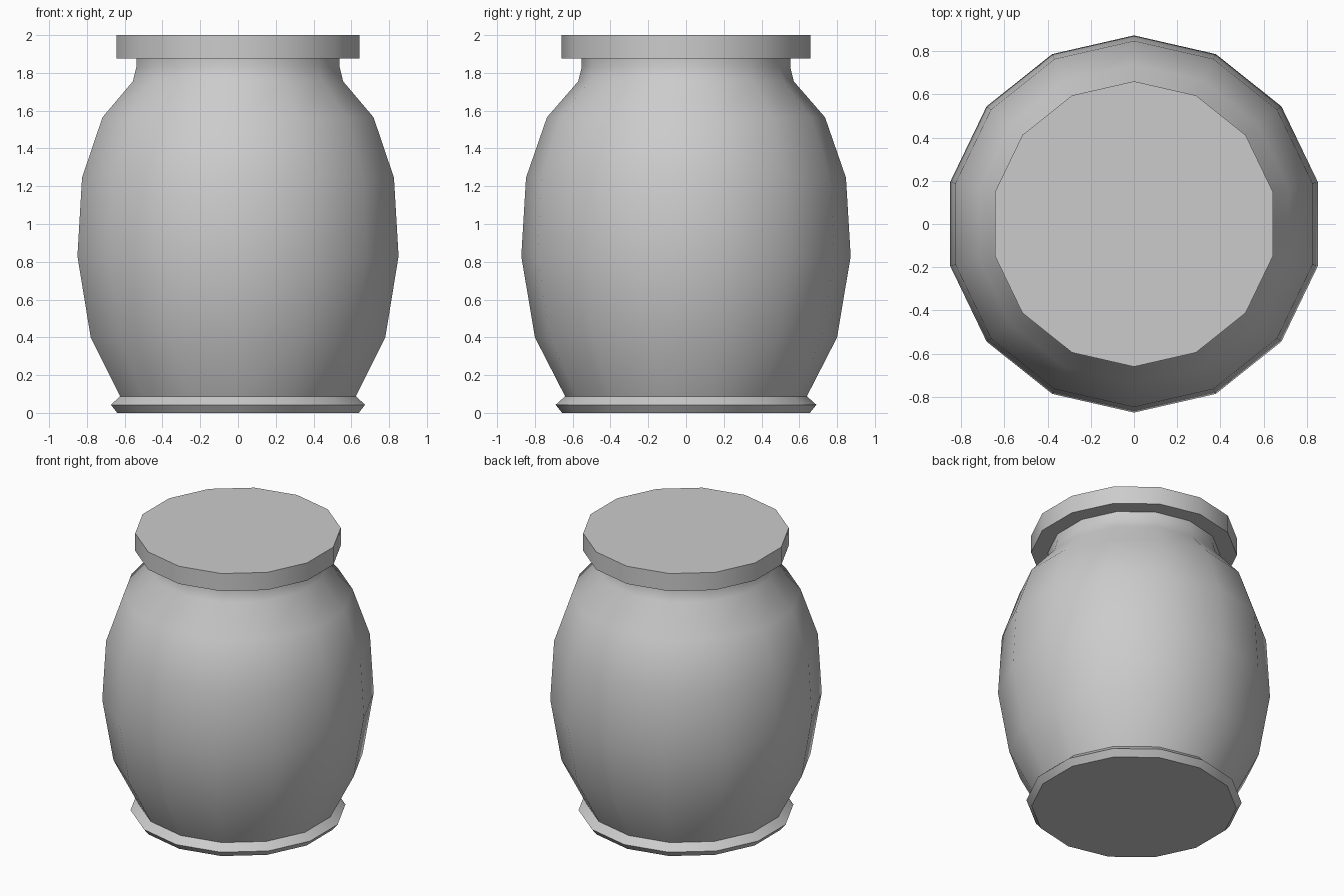
import bpy, bmesh
from math import sin, cos, pi, radians

if "Cube" in bpy.data.objects:
    bpy.data.objects.remove(bpy.data.objects["Cube"])

SIDES = 14


def lathe(name, profile, cap_bottom=True, cap_top=True):
    """Revolve (radius, z) points into a 14-sided solid with a corner on +y."""
    bm = bmesh.new()
    rings = []
    for r, z in profile:
        rings.append([bm.verts.new((r * cos(pi / 2 + 2 * pi * i / SIDES),
                                    r * sin(pi / 2 + 2 * pi * i / SIDES), z))
                      for i in range(SIDES)])
    for a, b in zip(rings, rings[1:]):
        for i in range(SIDES):
            j = (i + 1) % SIDES
            bm.faces.new((a[i], a[j], b[j], b[i]))
    if cap_bottom:
        bm.faces.new(rings[0][::-1])
    if cap_top:
        bm.faces.new(rings[-1])
    mesh = bpy.data.meshes.new(name)
    bm.to_mesh(mesh)
    bm.free()
    obj = bpy.data.objects.new(name, mesh)
    bpy.context.collection.objects.link(obj)
    bpy.ops.object.select_all(action='DESELECT')
    obj.select_set(True)
    bpy.context.view_layer.objects.active = obj
    bpy.ops.object.shade_smooth_by_angle(angle=radians(30))
    return obj


# Foot ring and bulging body with a narrow neck
lathe("jar_body", [(0.656, 0), (0.69, 0.043), (0.64, 0.088), (0.80, 0.40),
                   (0.872, 0.83), (0.847, 1.245), (0.736, 1.565),
                   (0.571, 1.755), (0.552, 1.83), (0.552, 1.875)],
      cap_top=False)

# Flat overhanging lid
lathe("jar_lid", [(0.66, 1.875), (0.66, 2.0)])
